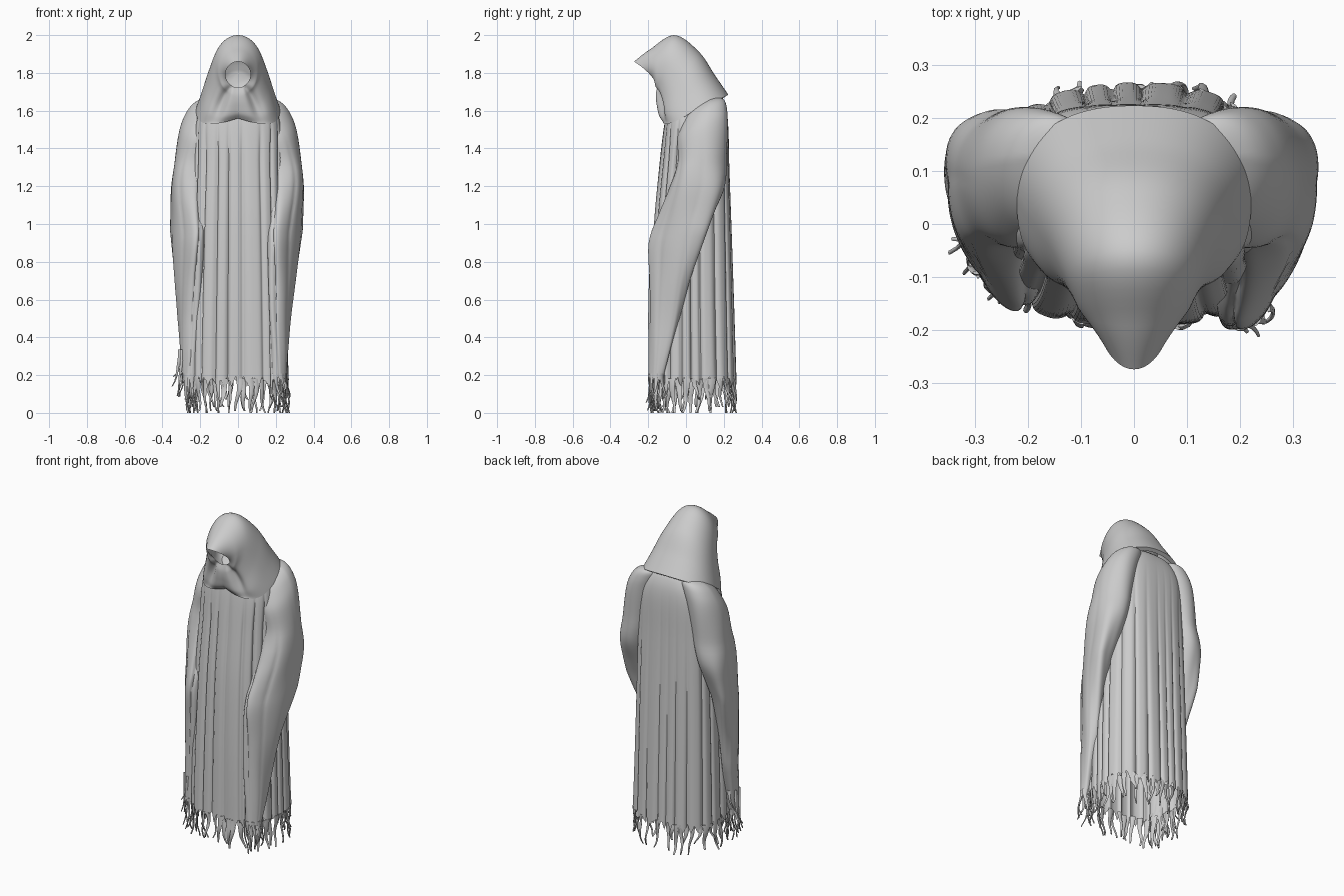
import bpy, math, random
from mathutils import Vector

if "Cube" in bpy.data.objects:
    bpy.data.objects.remove(bpy.data.objects["Cube"])

random.seed(4)
TAU = math.tau


def catmull(st, t):
    """Smoothly interpolate a list of station tuples, t in 0..1."""
    f = t * (len(st) - 1)
    i = min(int(f), len(st) - 2)
    u = f - i
    p = [st[min(max(k, 0), len(st) - 1)] for k in (i - 1, i, i + 1, i + 2)]
    return [0.5 * (2 * b + (c - a) * u + (2 * a - 5 * b + 4 * c - d) * u * u
                   + (3 * b - a - 3 * c + d) * u ** 3) for a, b, c, d in zip(*p)]


def squircle(a, n):
    """Point of a unit superellipse at polar angle a."""
    c, s = math.cos(a), math.sin(a)
    r = (abs(c) ** n + abs(s) ** n) ** (-1 / n)
    return c * r, s * r


def clamp(v):
    return min(1, max(0, v))


def loft(name, rings, cap_start=False, cap_end=False, angle=50):
    n = len(rings[0])
    verts = [v for r in rings for v in r]
    faces = [(i * n + j, i * n + (j + 1) % n, (i + 1) * n + (j + 1) % n, (i + 1) * n + j)
             for i in range(len(rings) - 1) for j in range(n)]
    if cap_start:
        faces.append(tuple(range(n))[::-1])
    if cap_end:
        faces.append(tuple(range(len(verts) - n, len(verts))))
    me = bpy.data.meshes.new(name)
    me.from_pydata(verts, [], faces)
    ob = bpy.data.objects.new(name, me)
    bpy.context.collection.objects.link(ob)
    bpy.ops.object.select_all(action='DESELECT')
    ob.select_set(True)
    bpy.context.view_layer.objects.active = ob
    bpy.ops.object.mode_set(mode='EDIT')
    bpy.ops.mesh.select_all(action='SELECT')
    bpy.ops.mesh.normals_make_consistent(inside=False)
    bpy.ops.object.mode_set(mode='OBJECT')
    bpy.ops.object.shade_smooth_by_angle(angle=math.radians(angle))
    return ob


# Robe body: stations are z, half width, front y, back y
BODY = [(1.70, .10, -.03, .15), (1.65, .17, -.08, .195), (1.54, .225, -.112, .222),
        (1.3, .235, -.14, .23), (1.0, .245, -.168, .24), (.6, .255, -.185, .252),
        (.16, .265, -.192, .265)]


def body_point(a, t):
    z, hx, yf, yb = catmull(BODY, t)
    x, y = squircle(a, 3)
    mid = (yf + yb) / 2
    # narrow creases between rounded pleats, softer on the upper back
    w = a + .07 * math.sin(3 * a + 1) + .03 * math.sin(7 * a)
    back = max(0, math.sin(a))
    depth = clamp((1.6 - z) * (4 - 2.5 * back)) * (1 - .5 * back * clamp(z - .1))
    fold = -.07 * (1 - abs(math.sin(11 * w))) ** 2 + .015 * math.sin(5 * a + 2 * z)
    k = 1 + fold * depth
    return Vector((hx * x * k, mid + (yb - mid) * y * k, z))


NB = 288
angles = [TAU * j / NB for j in range(NB)]
ragged = [.05 * abs(math.sin(19 * a + math.sin(3 * a))) * random.uniform(.7, 1.2) for a in angles]
body = []
for i in range(41):
    ring = [body_point(a, i / 40) for a in angles]
    if i == 40:
        for v, r in zip(ring, ragged):
            v.z += r - .025
    body.append(ring)
loft("robe_body", body, cap_start=True)


# Tattered strips
def strip(name, p, out, width, zend, sway):
    side = Vector((-out.y, out.x, 0)).normalized()
    ph, rings = random.uniform(0, TAU), []
    for i in range(9):
        t = i / 8
        c = p.lerp(Vector((p.x, p.y, zend)), t)
        c = c + side * (sway * t * t + .006 * t * math.sin(7 * t + ph))
        c = c + out * (.015 * t * math.sin(5 * t + ph))
        w = width * ((1 - t) ** 1.2 * .7 + .25)
        rings.append([c + side * (w * math.cos(b)) + out * (.004 * math.sin(b))
                      for b in (TAU * k / 6 for k in range(6))])
    loft(name, rings, True, True, 70)


for k in range(48):
    p = body_point(TAU * (k + random.uniform(-.35, .35)) / 48, .985)
    out = Vector((p.x, p.y - .03, 0)).normalized()
    p = p - out * random.choice((.002, .004, .02))
    strip("hem_strip", p, out, random.uniform(.014, .024),
          random.choice((0, 0, .01, .03, .07)), random.uniform(-.035, .035))

# Sleeves: stations are z, centre x, centre y, radius x, radius y
SLEEVE = [(1.66, .13, .11, .04, .05), (1.635, .15, .105, .08, .095), (1.585, .178, .098, .095, .118),
          (1.5, .208, .088, .1, .133), (1.35, .234, .083, .1, .13), (1.2, .25, .06, .1, .145),
          (1.05, .25, .005, .087, .145), (.9, .245, -.05, .072, .143), (.7, .233, -.09, .06, .108),
          (.5, .222, -.118, .05, .082), (.32, .218, -.142, .044, .056), (.17, .215, -.162, .038, .036)]


def sleeve_point(side, a, t):
    z, cx, cy, rx, ry = catmull(SLEEVE, t)
    low = clamp((1.3 - z) / .8)
    if side < 0:                      # this sleeve hangs wider and further back
        cx, cy = cx + .04 * low, cy + .065 * low
    # diagonal drape folds, strongest on the front half
    f, g = clamp((1.55 - z) * 2), .5 - .5 * math.sin(a)
    k = 1 + f * (.03 * math.sin(5 * a + 9 * z) + .02 * math.sin(3 * a - 7 * z)
                 - .09 * g * (1 - abs(math.sin(3 * a + 2.2 * z))) ** 3)
    x, y = squircle(a, 2.1)
    dy = ry * y * k
    # the forearm turns inward, the shoulder slopes down to the front
    shear = .35 * clamp((1.3 - z) * 3)
    slope = .42 * clamp((z - 1.2) / .35)
    return Vector((side * (cx + rx * x * k + shear * dy), cy + dy,
                   z + slope * min(dy, .5 * dy + .01)))


for side, label in ((1, "right"), (-1, "left")):
    rings = [[sleeve_point(side, TAU * j / 72, i / 55) for j in range(72)] for i in range(56)]
    for v in rings[-1]:
        v.z += random.uniform(-.02, .03)
    loft(label + "_sleeve", rings, cap_start=True)
    for k in range(8):
        a = TAU * k / 8
        p = sleeve_point(side, a, .97)
        out = Vector((side * math.cos(a), math.sin(a), 0))
        strip(label + "_sleeve_strip", p, out, random.uniform(.01, .018),
              random.uniform(0, .09), random.uniform(-.04, .04))

# Longer strips trailing off the outer left sleeve
for k in range(4):
    p = sleeve_point(-1, .9 * k - 1.2, .9)
    strip("trailing_strip", p, Vector((0, -1, 0)), .012, .04 + .05 * k, -.02 - .012 * k)

# Hood: a tube running from the inner lining out to the brim, over the head, down to the hem
# stations are top y, top z, bottom y, bottom z, half width, front squareness
LINING = [(.10, 1.80, .08, 1.70, .06, 2), (.06, 1.89, -.04, 1.66, .14, 2),
          (-.06, 1.985, -.14, 1.672, .115, 2), (-.19, 1.912, -.148, 1.70, .088, 2),
          (-.275, 1.86, -.15, 1.725, .064, 2)]
HOOD = [(-.275, 1.86, -.15, 1.722, .066, 2), (-.19, 1.925, -.158, 1.69, .098, 2),
        (-.06, 2.0, -.158, 1.66, .128, 2.1), (.07, 1.91, -.152, 1.625, .162, 2.3),
        (.155, 1.785, -.14, 1.585, .194, 2.6), (.224, 1.685, -.118, 1.56, .222, 2.6)]
TUCK = (.205, 1.672, -.1, 1.565, .2, 2.6)


def hood_ring(s, t):
    ty, tz, by, bz, w, n = s
    pts = []
    for j in range(96):
        a = TAU * j / 96
        c, x = squircle(a, n if math.cos(a) < 0 else 2 + (n - 2) * .5)
        h = (c + 1) / 2
        front = max(0, -math.cos(a))
        # brim sides pull back, hem corners droop, folds run from brim to corner
        corner = front * abs(math.sin(a)) * 2
        crease = math.exp(-((abs(math.sin(a)) - .55) / .14) ** 2) * (front > 0)
        pull = .022 * math.sin(a) ** 2 * max(0, 1 - 4 * t)
        y = by + (ty - by) * h - .012 * corner * t + .03 * crease * t * (1 - t) * 4 + pull
        # the cape sags at the sides where it lies on the shoulders
        z = bz + (tz - bz) * h - .035 * corner * t * t - .015 * math.sin(a) ** 2 * t ** 3
        pts.append(Vector((w * x * (1 - .05 * crease * (1 - t)), y, z)))
    return pts


rings = [hood_ring(catmull(LINING, i / 16), 0) for i in range(16)]
rings += [hood_ring(catmull(HOOD, i / 36), i / 36) for i in range(37)]
rings.append(hood_ring(TUCK, 1))
loft("hood", rings, cap_start=True, angle=60)
